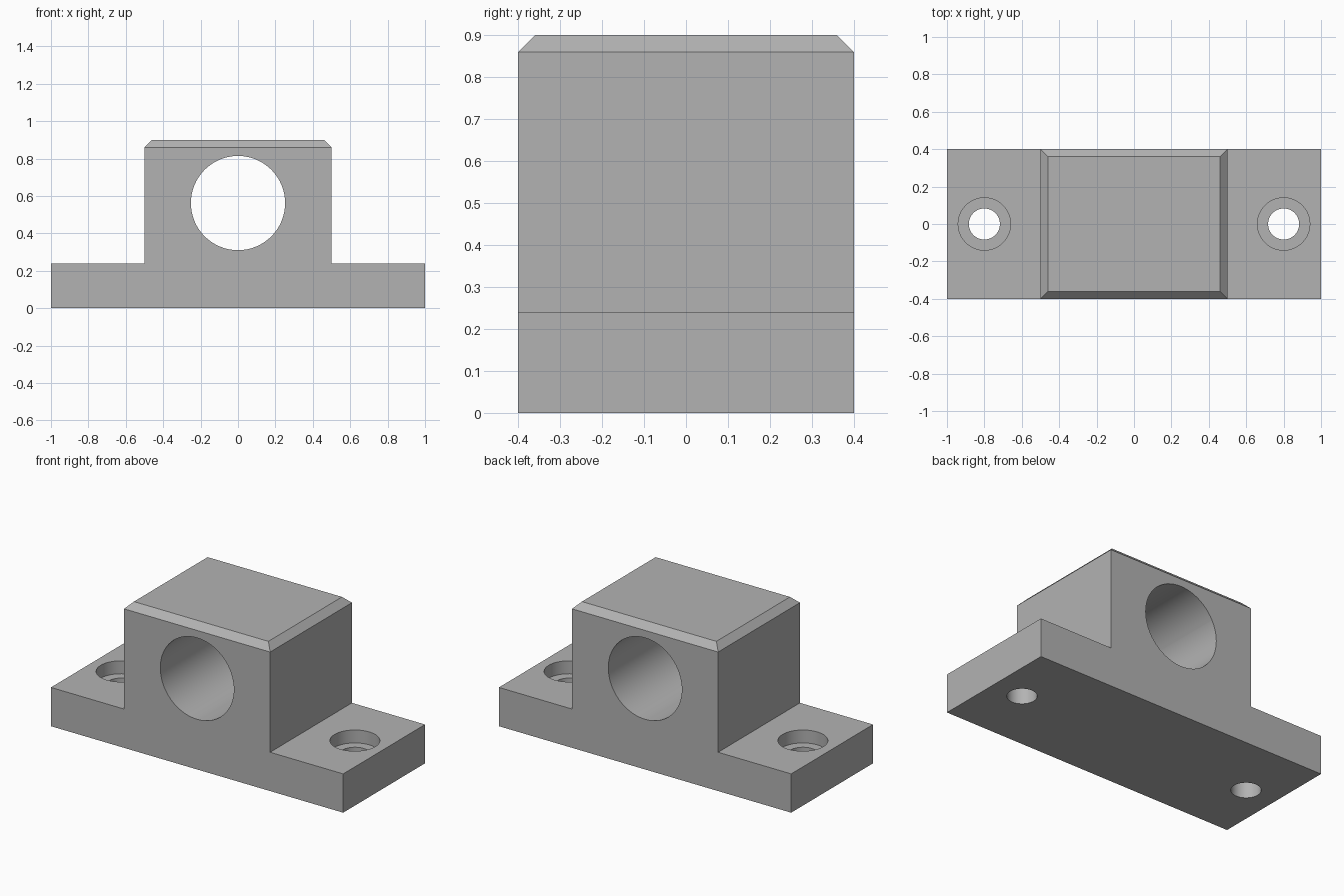
import bpy, bmesh, math

cube = bpy.data.objects.get("Cube")
if cube:
    bpy.data.objects.remove(cube, do_unlink=True)

GREY = (0.45, 0.45, 0.45, 1)
mat = bpy.data.materials.new("plain grey")
mat.use_nodes = True
mat.diffuse_color = GREY
mat.node_tree.nodes["Principled BSDF"].inputs["Base Color"].default_value = GREY

DEPTH, BASE_TOP, BLOCK_TOP, CHAMFER = 0.8, 0.24, 0.9, 0.04


def cutter(name, radius, length, location, rotation=(0, 0, 0)):
    bpy.ops.mesh.primitive_cylinder_add(vertices=64, radius=radius, depth=length,
                                        location=location, rotation=rotation)
    ob = bpy.context.object
    ob.name = name
    ob.data.materials.append(mat)
    return ob


# Body: stepped front profile, extruded to the back
half = [(1, 0), (1, BASE_TOP), (0.5, BASE_TOP), (0.5, BLOCK_TOP)]
profile = half + [(-x, z) for x, z in reversed(half)]
bm = bmesh.new()
face = bm.faces.new([bm.verts.new((x, -DEPTH / 2, z)) for x, z in profile])
ext = bmesh.ops.extrude_face_region(bm, geom=[face])
bmesh.ops.translate(bm, vec=(0, DEPTH, 0),
                    verts=[v for v in ext["geom"] if isinstance(v, bmesh.types.BMVert)])
bmesh.ops.recalc_face_normals(bm, faces=bm.faces)

# Chamfer around the top of the block
top = [e for e in bm.edges if all(v.co.z > BLOCK_TOP - 0.01 for v in e.verts)]
bmesh.ops.bevel(bm, geom=top, offset=CHAMFER, segments=1, affect='EDGES')
mesh = bpy.data.meshes.new("bearing_block")
bm.to_mesh(mesh)
bm.free()
mesh.materials.append(mat)
body = bpy.data.objects.new("bearing_block", mesh)
bpy.context.collection.objects.link(body)

# Shaft bore, bolt holes and counterbores
cutters = [cutter("shaft_bore", 0.252, 1, (0, 0, 0.562), (math.pi / 2, 0, 0))]
for side, x in (("left", 0.8), ("right", -0.8)):
    cutters.append(cutter(side + "_counterbore", 0.14, 0.16, (x, 0, BASE_TOP)))
    cutters.append(cutter(side + "_bolt_hole", 0.083, 0.6, (x, 0, 0.1)))

bpy.ops.object.select_all(action='DESELECT')
body.select_set(True)
bpy.context.view_layer.objects.active = body
for c in cutters:
    mod = body.modifiers.new(c.name, 'BOOLEAN')
    mod.operation = 'DIFFERENCE'
    mod.solver = 'EXACT'
    mod.object = c
    bpy.ops.object.modifier_apply(modifier=mod.name)
for c in cutters:
    bpy.data.objects.remove(c, do_unlink=True)

# Smooth hole walls, crisp edges elsewhere
bpy.ops.object.shade_smooth_by_angle(angle=math.radians(30))
